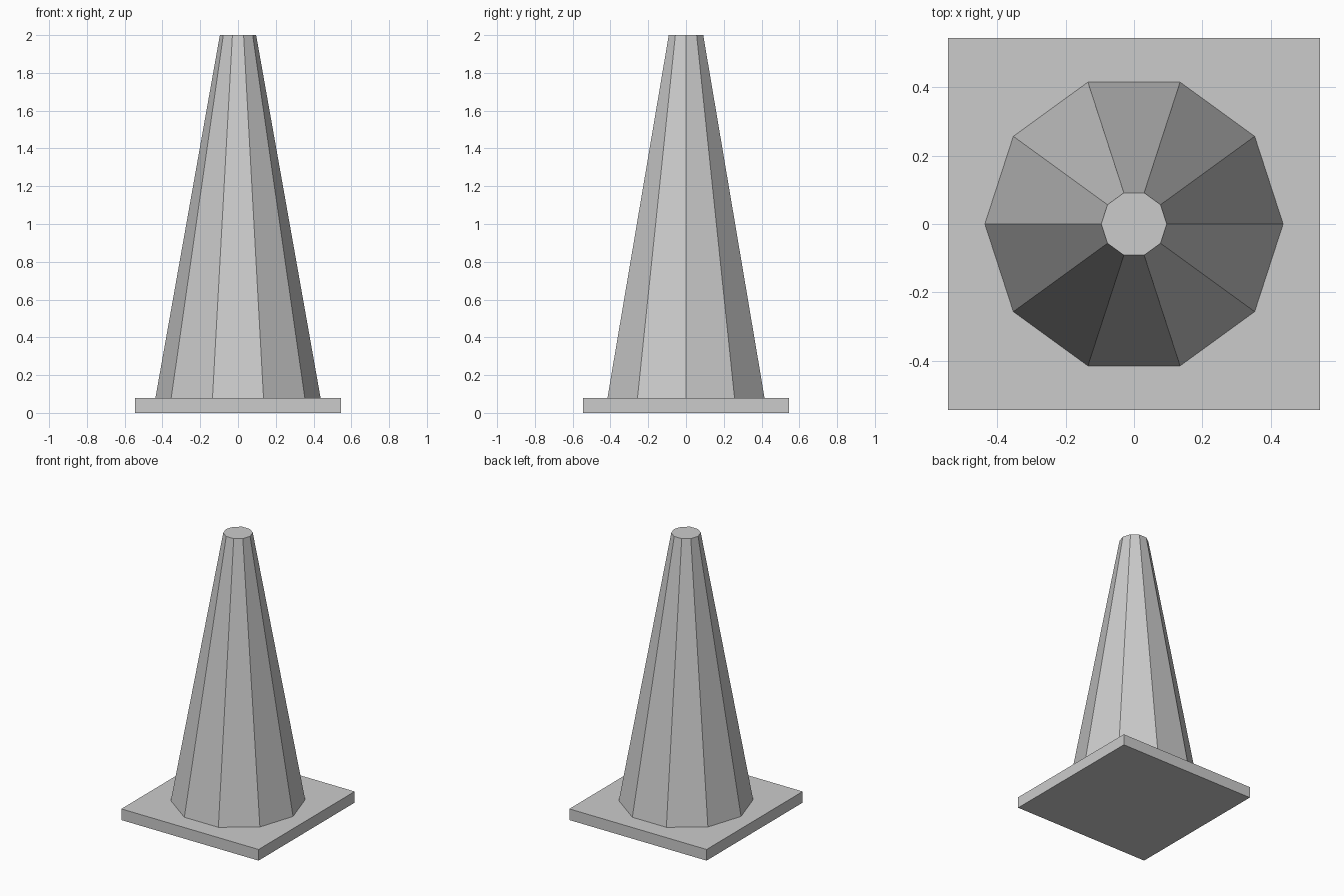
import bpy
import math

if "Cube" in bpy.data.objects:
    bpy.data.objects.remove(bpy.data.objects["Cube"])

BASE_HALF, BASE_TOP, HEIGHT = 0.545, 0.08, 2.0

grey = bpy.data.materials.new("plain grey")
grey.diffuse_color = (0.6, 0.6, 0.6, 1)
grey.use_nodes = True
grey.node_tree.nodes["Principled BSDF"].inputs["Base Color"].default_value = grey.diffuse_color

# Square foot plate
bpy.ops.mesh.primitive_cube_add(size=1, location=(0, 0, BASE_TOP / 2))
base = bpy.context.object
base.name = "base_plate"
base.scale = (2 * BASE_HALF, 2 * BASE_HALF, BASE_TOP)
base.data.materials.append(grey)

# Ten-sided tapered body, corners on the x axis, flat top
bpy.ops.mesh.primitive_cone_add(
    vertices=10, radius1=0.437, radius2=0.096, depth=HEIGHT - BASE_TOP,
    location=(0, 0, (HEIGHT + BASE_TOP) / 2), rotation=(0, 0, math.pi / 2))
body = bpy.context.object
body.name = "cone_body"
body.data.materials.append(grey)
